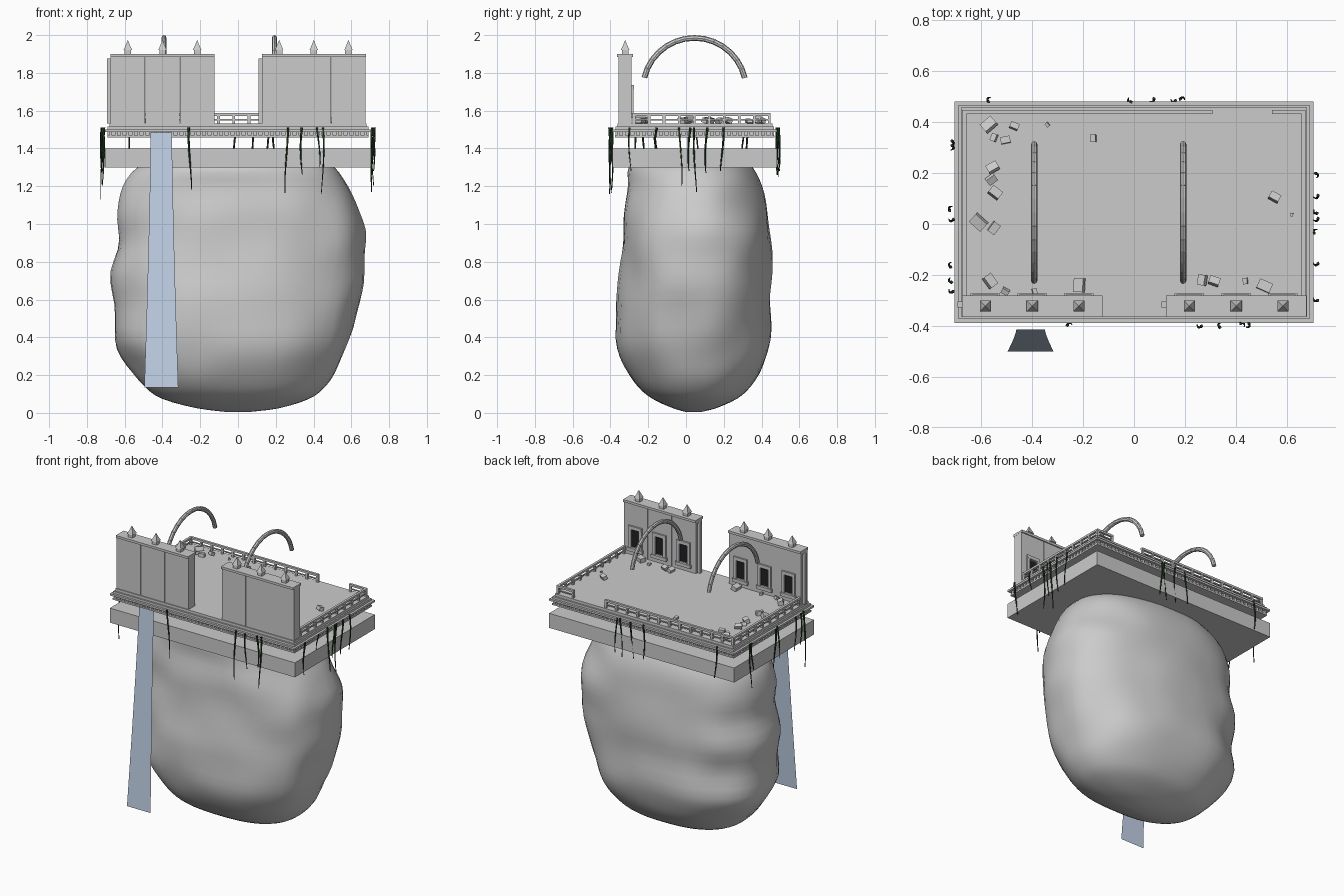
import bpy, bmesh, math, random
from mathutils import Vector, Matrix, noise

if "Cube" in bpy.data.objects:
    bpy.data.objects.remove(bpy.data.objects["Cube"])

random.seed(4)

def material(name, rgb):
    m = bpy.data.materials.new(name)
    m.diffuse_color = (*rgb, 1)
    m.use_nodes = True
    m.node_tree.nodes["Principled BSDF"].inputs["Base Color"].default_value = m.diffuse_color
    return m

STONE = material("grey stone", (0.6, 0.6, 0.6))
WATER = material("pale blue water", (0.57, 0.68, 0.85))
VINE = material("dark green vine", (0.02, 0.05, 0.018))
GLASS = material("dark opening", (0.015, 0.015, 0.018))

def finish(name, bm, mat, smooth=False):
    bmesh.ops.recalc_face_normals(bm, faces=bm.faces)
    me = bpy.data.meshes.new(name)
    bm.to_mesh(me)
    bm.free()
    me.materials.append(mat)
    if smooth:
        me.polygons.foreach_set("use_smooth", [True] * len(me.polygons))
    ob = bpy.data.objects.new(name, me)
    bpy.context.collection.objects.link(ob)
    return ob

def box(bm, x0, x1, y0, y1, z0, z1):
    mat = Matrix.Translation(((x0 + x1) / 2, (y0 + y1) / 2, (z0 + z1) / 2)) @ \
        Matrix.Diagonal((x1 - x0, y1 - y0, z1 - z0, 1))
    bmesh.ops.create_cube(bm, size=1, matrix=mat)

CY = 0.047  # centre of the terrace in y

def tier(bm, hx, hy, z0, z1):
    box(bm, -hx, hx, CY - hy, CY + hy, z0, z1)

# Lumpy floating rock: rounded cross-sections (z, xmin, xmax, ymin, ymax)
LEVELS = [(0.005, -0.06, 0.06, 0.0, 0.08), (0.025, -0.22, 0.22, -0.07, 0.16),
          (0.075, -0.40, 0.38, -0.18, 0.27), (0.14, -0.49, 0.46, -0.26, 0.34),
          (0.25, -0.58, 0.53, -0.33, 0.41), (0.39, -0.655, 0.60, -0.37, 0.45),
          (0.58, -0.645, 0.635, -0.365, 0.445), (0.75, -0.68, 0.67, -0.345, 0.455),
          (0.92, -0.635, 0.685, -0.335, 0.45), (1.07, -0.63, 0.64, -0.335, 0.43),
          (1.20, -0.605, 0.59, -0.31, 0.40), (1.30, -0.53, 0.51, -0.30, 0.35),
          (1.35, -0.42, 0.40, -0.22, 0.28)]
bm = bmesh.new()
rings = []
N, SUB = 48, 3
last = len(LEVELS) - 1
for n in range(last * SUB + 1):
    k, t = min(n // SUB, last - 1), n / SUB
    t -= k
    p0, p1, p2, p3 = [LEVELS[min(max(k + d, 0), last)] for d in (-1, 0, 1, 2)]
    z, xa, xb, ya, yb = [0.5 * (2 * b + (c - a) * t + (2 * a - 5 * b + 4 * c - d) * t * t
                                + (3 * b - a - 3 * c + d) * t ** 3)
                         for a, b, c, d in zip(p0, p1, p2, p3)]
    ring = []
    for i in range(N):
        an = 2 * math.pi * i / N
        c, s = math.cos(an), math.sin(an)
        px = math.copysign(abs(c) ** 0.85, c)
        py = math.copysign(abs(s) ** 0.85, s)
        co = Vector(((xa + xb) / 2 + px * (xb - xa) / 2,
                     (ya + yb) / 2 + py * (yb - ya) / 2, z))
        f = 1 + 0.045 * min(1, z * 4) * noise.noise(co * 4)
        ring.append(bm.verts.new((co.x * f, CY + (co.y - CY) * f, z)))
    rings.append(ring)
for r0, r1 in zip(rings, rings[1:]):
    for i in range(N):
        j = (i + 1) % N
        bm.faces.new((r0[i], r0[j], r1[j], r1[i]))
bm.faces.new(rings[0][::-1])
bm.faces.new(rings[-1])
finish("floating_rock", bm, STONE, True)

# Foundation slab, separate from the terrace above it
bm = bmesh.new()
tier(bm, 0.705, 0.435, 1.30, 1.40)
finish("foundation_slab", bm, STONE)

# Stepped terrace with a dentil row
bm = bmesh.new()
tier(bm, 0.692, 0.422, 1.457, 1.468)
tier(bm, 0.676, 0.406, 1.468, 1.487)
tier(bm, 0.705, 0.435, 1.487, 1.500)
tier(bm, 0.690, 0.420, 1.500, 1.515)
tier(bm, 0.680, 0.410, 1.515, 1.533)
finish("terrace", bm, STONE)
bm = bmesh.new()
for i in range(46):
    x = -0.675 + 0.03 * i
    for s in (-1, 1):
        y = CY + s * 0.41
        box(bm, x - 0.007, x + 0.007, y - 0.01, y + 0.01, 1.468, 1.487)
for i in range(28):
    y = CY - 0.405 + 0.03 * i
    for s in (-1, 1):
        box(bm, s * 0.68 - 0.01, s * 0.68 + 0.01, y - 0.007, y + 0.007, 1.468, 1.487)
finish("terrace_dentils", bm, STONE)

# Balustrade: two rails on posts, open at one place at the back
bm = bmesh.new()
def railing(x0, y0, x1, y1):
    for z0, z1, w in ((1.573, 1.587, 0.008), (1.549, 1.556, 0.004)):
        box(bm, min(x0, x1) - w, max(x0, x1) + w, min(y0, y1) - w, max(y0, y1) + w, z0, z1)
    n = max(1, round(math.hypot(x1 - x0, y1 - y0) / 0.08))
    for i in range(n + 1):
        x, y = x0 + (x1 - x0) * i / n, y0 + (y1 - y0) * i / n
        box(bm, x - 0.007, x + 0.007, y - 0.007, y + 0.007, 1.533, 1.575)
railing(-0.668, 0.44, 0.30, 0.44)
railing(0.55, 0.44, 0.664, 0.44)
for s in (-1, 1):
    railing(s * 0.666, -0.275, s * 0.666, 0.44)
finish("balustrade", bm, STONE)

# Two ruined walls, each three bays with a window on the inner side
wall, trim, panes = bmesh.new(), bmesh.new(), bmesh.new()
fin = bmesh.new()
P = 0.1835
for x0 in (-0.675, 0.126):
    box(wall, x0 - 0.018, x0, -0.327, -0.305, 1.533, 1.875)
    for i in range(3):
        a, c = x0 + P * i, x0 + P * (i + 0.5)
        box(wall, a + 0.001, a + P - 0.001, -0.357, -0.288, 1.533, 1.884)
        box(trim, a, a + P, -0.366, -0.281, 1.884, 1.900)
        # window surround, sill and dark opening
        for s in (-1, 1):
            xs = c + s * 0.040
            box(trim, xs - 0.010, xs + 0.010, -0.290, -0.277, 1.580, 1.735)
        box(trim, c - 0.050, c + 0.050, -0.290, -0.276, 1.712, 1.735)
        box(trim, c - 0.058, c + 0.058, -0.290, -0.272, 1.562, 1.585)
        box(panes, c - 0.028, c + 0.028, -0.289, -0.284, 1.592, 1.706)
        # finial: block with a flared four-sided spire
        box(fin, c - 0.017, c + 0.017, -0.339, -0.305, 1.900, 1.922)
        for r0, r1, z0, z1 in ((0.031, 0.014, 1.922, 1.950), (0.014, 0.0, 1.950, 1.975)):
            m = Matrix.Translation((c, -0.322, (z0 + z1) / 2)) @ Matrix.Rotation(math.pi / 4, 4, 'Z')
            bmesh.ops.create_cone(fin, cap_ends=True, segments=4, radius1=r0, radius2=r1,
                                  depth=z1 - z0, matrix=m)
finish("walls", wall, STONE)
finish("wall_caps_and_window_frames", trim, STONE)
finish("window_openings", panes, GLASS)
finish("finials", fin, STONE)

# Two floating broken arches, made of eight-sided blocks
bm = bmesh.new()
for x in (-0.392, 0.193):
    A0, A1, n = math.radians(13), math.radians(167), 14
    for i in range(n):
        t0 = A0 + (A1 - A0) * i / n
        t1 = A0 + (A1 - A0) * (i + 0.98) / n
        vs = []
        for t in (t0, t1):
            for k in range(8):
                q = math.pi * k / 4
                r = 0.273 + 0.015 * math.sin(q)
                vs.append(bm.verts.new((x + 0.013 * math.cos(q), 0.045 + r * math.cos(t),
                                        1.712 + r * math.sin(t))))
        bm.faces.new(vs[:8])
        bm.faces.new(vs[8:])
        for k in range(8):
            j = (k + 1) % 8
            bm.faces.new((vs[k], vs[j], vs[8 + j], vs[8 + k]))
finish("broken_arches", bm, STONE)

# Scattered rubble (x, y, size)
RUBBLE = [(-.57, .39, .055), (-.55, .34, .03), (-.505, .33, .038), (-.47, .385, .034),
          (-.34, .39, .018), (-.16, .337, .03), (-.555, .222, .045), (-.56, .175, .04),
          (-.545, .123, .048), (-.61, .007, .06), (-.55, -.016, .045), (-.565, -.224, .05),
          (-.505, -.265, .03), (-.39, -.265, .025), (-.215, -.24, .055), (.268, -.22, .042),
          (.315, -.224, .042), (.437, -.224, .025), (.513, -.243, .055), (.552, .106, .042),
          (.62, .037, .014)]
bm = bmesh.new()
for x, y, s in RUBBLE:
    h = min(0.028, s * 0.6)
    m = Matrix.Translation((x, y, 1.535 + h / 2)) @ \
        Matrix.Rotation(random.uniform(0, 3), 4, 'Z') @ \
        Matrix.Rotation(random.uniform(-0.5, 0.5), 4, 'X') @ Matrix.Diagonal((s, s * 0.7, h, 1))
    bmesh.ops.create_cube(bm, size=1, matrix=m)
finish("rubble", bm, STONE)

# Waterfall: thin sheet that flares towards the bottom
bm = bmesh.new()
prev = None
for i in range(13):
    t = i / 12
    w = 0.056 + 0.034 * t ** 1.3
    y, z, c = -0.415 - 0.085 * t, 1.485 - 1.35 * t, -0.406
    row = [bm.verts.new((c + s * w, y, z)) for s in (-1, 1)]
    if prev:
        bm.faces.new((prev[0], row[0], row[1], prev[1]))
    prev = row
finish("waterfall", bm, WATER)

# Hanging vines (x, y, lowest z) around the terrace edge
VINES = [(-.567, .488, 1.3), (-.015, .488, 1.28), (.07, .488, 1.26), (.155, .488, 1.25), (.19, .488, 1.27)]
VINES += [(-.718, y, z) for y, z in ((.318, 1.2), (.30, 1.32), (.06, 1.25), (.02, 1.3),
                                     (-.16, 1.28), (-.22, 1.3), (-.26, 1.13))]
VINES += [(.714, y, z) for y, z in ((.19, 1.28), (.11, 1.27), (.05, 1.17), (.02, 1.28),
                                    (-.03, 1.2), (-.153, 1.4), (-.294, 1.28))]
VINES += [(x, -.397, z) for x, z in ((-.253, 1.18), (.257, 1.165), (.34, 1.26), (.425, 1.3), (.445, 1.16))]
cu = bpy.data.curves.new("hanging_vines", 'CURVE')
cu.dimensions = '3D'
cu.bevel_depth = 0.006
cu.bevel_resolution = 0
cu.use_fill_caps = True
for x, y, zb in VINES:
    sp = cu.splines.new('POLY')
    n = 9
    sp.points.add(n - 1)
    ph = random.uniform(0, 6)
    for i, p in enumerate(sp.points):
        t = i / (n - 1)
        p.co = (x + 0.009 * math.sin(ph + 3 * t), y + 0.009 * math.cos(ph + 3 * t),
                1.51 + (zb - 1.51) * t, 1)
        p.radius = 1.1 - 0.7 * t
cu.materials.append(VINE)
bpy.context.collection.objects.link(bpy.data.objects.new("hanging_vines", cu))
